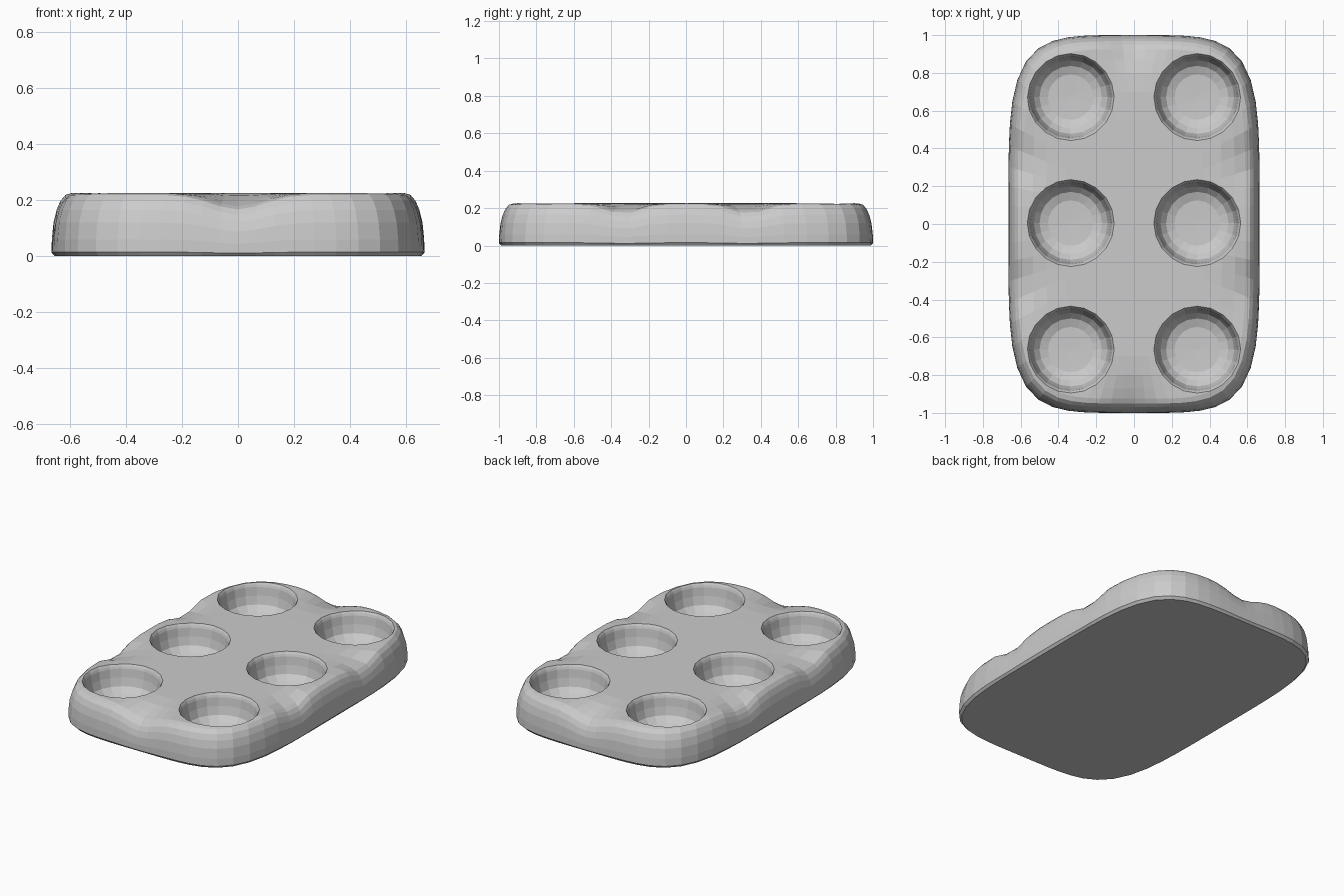
import bpy, bmesh
from math import cos, sin, pi, exp

if "Cube" in bpy.data.objects:
    bpy.data.objects.remove(bpy.data.objects["Cube"])

A, B, N, TOP = 0.665, 1.0, 4.6, 0.226
SEG = 64


def finish(bm, name):
    bmesh.ops.recalc_face_normals(bm, faces=bm.faces)
    me = bpy.data.meshes.new(name)
    bm.to_mesh(me)
    bm.free()
    ob = bpy.data.objects.new(name, me)
    bpy.context.collection.objects.link(ob)
    return ob


def bridge(bm, lo, hi):
    n = len(lo)
    for i in range(n):
        j = (i + 1) % n
        bm.faces.new((lo[i], lo[j], hi[j], hi[i]))


def cap(bm, ring, z):
    c = bm.verts.new((0, 0, z))
    for i in range(len(ring)):
        bm.faces.new((ring[i], ring[(i + 1) % len(ring)], c))


def dip(x, y):
    # the edge sags between neighbouring cups
    x, y = abs(x), abs(y)
    side = exp(-((y - 0.335) / 0.12) ** 2 - ((x - A) / 0.13) ** 2)
    end = exp(-(x / 0.13) ** 2 - ((y - B) / 0.15) ** 2)
    return 0.06 * (side + end)


# tray body: rounded outline lofted through (inset, height) rings
bm = bmesh.new()
rings = []
for d, z in [(0.012, 0), (0, 0.015), (0.001, 0.06), (0.007, 0.12), (0.018, 0.165),
             (0.032, 0.198), (0.05, 0.219), (0.075, TOP), (0.13, TOP),
             (0.2, TOP), (0.3, TOP), (0.45, TOP)]:
    a, b = A - d, B - d
    ring = []
    for i in range(SEG):
        t = 2 * pi * i / SEG
        c, s = a * cos(t), b * sin(t)
        r = (abs(c / a) ** N + abs(s / b) ** N) ** (-1 / N)
        x, y = c * r, s * r
        ring.append(bm.verts.new((x, y, z * (1 - dip(x, y) / TOP))))
    rings.append(ring)
for lo, hi in zip(rings, rings[1:]):
    bridge(bm, lo, hi)
bm.faces.new(rings[0])
cap(bm, rings[-1], TOP)
tray = finish(bm, "muffin_tray")

# cup hollows: rounded bowls cut into the top
profile = [(0.12, 0.052), (0.165, 0.068), (0.195, 0.1), (0.209, 0.15),
           (0.217, 0.2), (0.222, 0.213), (0.231, 0.2275), (0.231, 0.3)]
for cx in (-0.335, 0.335):
    for cy in (-0.665, 0.005, 0.672):
        bm = bmesh.new()
        rs = [[bm.verts.new((r * cos(2 * pi * k / 20), r * sin(2 * pi * k / 20), z))
               for k in range(20)] for r, z in profile]
        for lo, hi in zip(rs, rs[1:]):
            bridge(bm, lo, hi)
        cap(bm, rs[0], 0.048)
        cap(bm, rs[-1], 0.3)
        cutter = finish(bm, "cup_cutter")
        cutter.location = (cx, cy, 0)
        cutter.hide_render = True
        m = tray.modifiers.new("cup", 'BOOLEAN')
        m.operation = 'DIFFERENCE'
        m.solver = 'EXACT'
        m.object = cutter

# bake the cuts and drop the cutters
bpy.context.view_layer.update()
dg = bpy.context.evaluated_depsgraph_get()
baked = bpy.data.meshes.new_from_object(tray.evaluated_get(dg))
tray.modifiers.clear()
tray.data = baked
for ob in list(bpy.data.objects):
    if ob.name.startswith("cup_cutter"):
        bpy.data.objects.remove(ob)
